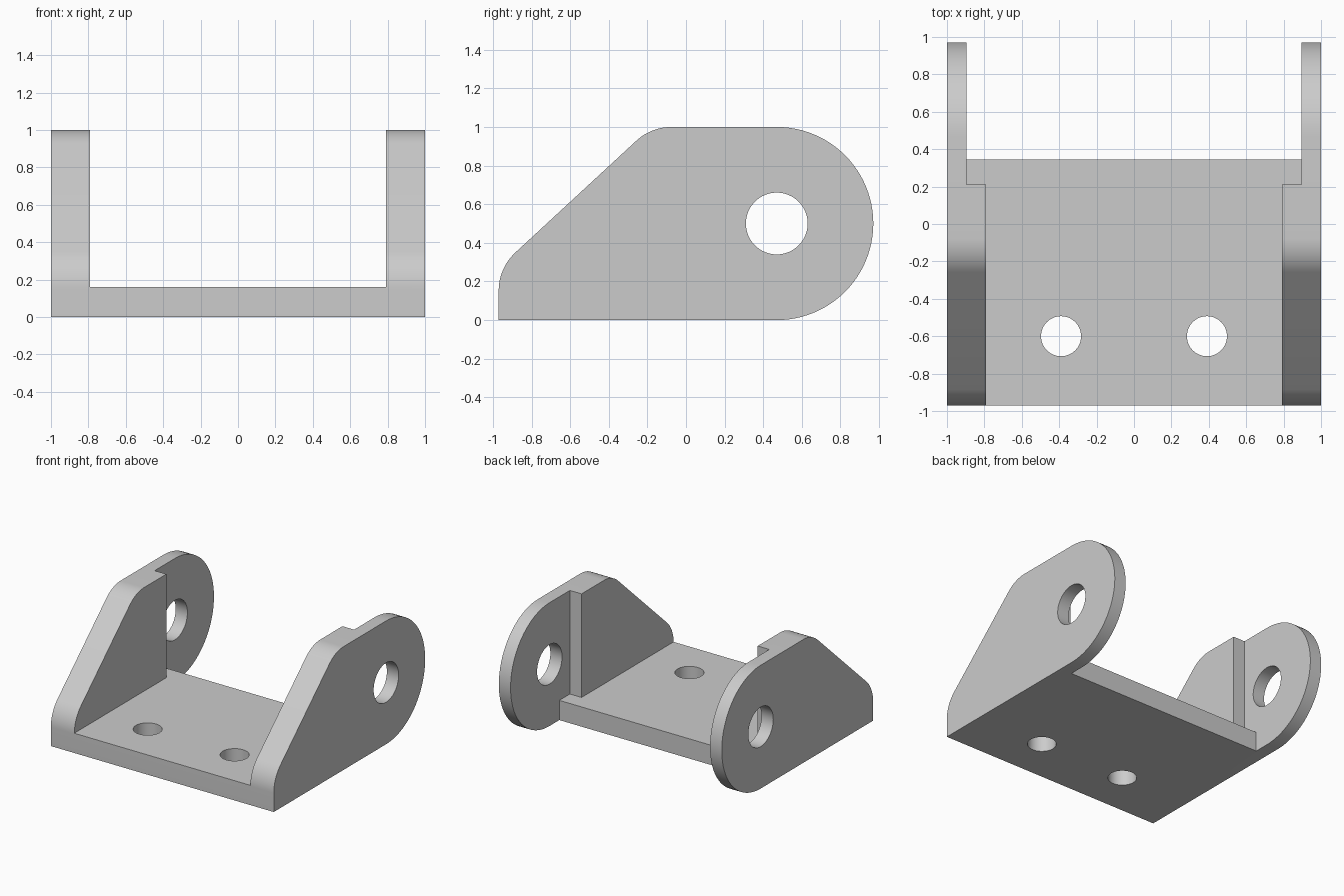
import bpy, bmesh, math
from mathutils import Vector

cube = bpy.data.objects.get("Cube")
if cube:
    bpy.data.objects.remove(cube, do_unlink=True)

grey = bpy.data.materials.new("light grey")
grey.use_nodes = True
colour = (0.6, 0.6, 0.6, 1)
grey.diffuse_color = colour
grey.node_tree.nodes["Principled BSDF"].inputs["Base Color"].default_value = colour

BACK, HEIGHT, FLOOR = 0.97, 1.0, 0.16
RADIUS = HEIGHT / 2
PIVOT = Vector((BACK - RADIUS, RADIUS))


def prism(name, outline, axis, low, high):
    """Extrude a 2D outline: (y, z) along x, or (x, y) along z."""
    def place(p, t):
        return (t, p[0], p[1]) if axis == "x" else (p[0], p[1], t)
    bm = bmesh.new()
    face = bm.faces.new([bm.verts.new(place(p, low)) for p in outline])
    result = bmesh.ops.extrude_face_region(bm, geom=[face])
    moved = [v for v in result["geom"] if isinstance(v, bmesh.types.BMVert)]
    shift = Vector(place((0, 0), high - low))
    bmesh.ops.translate(bm, verts=moved, vec=shift)
    bmesh.ops.recalc_face_normals(bm, faces=bm.faces)
    mesh = bpy.data.meshes.new(name)
    bm.to_mesh(mesh)
    bm.free()
    mesh.materials.append(grey)
    obj = bpy.data.objects.new(name, mesh)
    bpy.context.collection.objects.link(obj)
    return obj


def arc(centre, radius, start, end, steps):
    angles = [math.radians(start + (end - start) * i / steps) for i in range(steps + 1)]
    return [(centre[0] + radius * math.cos(a), centre[1] + radius * math.sin(a)) for a in angles]


def circle(centre, radius):
    return arc(centre, radius, 0, 360, 64)[:-1]


def fillet(before, corner, after, radius, steps=12):
    """Points of a tangent arc that rounds one convex corner."""
    before, corner, after = map(Vector, (before, corner, after))
    u, v = (before - corner).normalized(), (after - corner).normalized()
    half = u.angle(v) / 2
    centre = corner + (u + v).normalized() * radius / math.sin(half)
    p = corner + u * radius / math.tan(half) - centre
    q = corner + v * radius / math.tan(half) - centre
    turn = p.angle(q)
    return [centre + (p * math.sin(turn * (1 - i / steps)) + q * math.sin(turn * i / steps))
            / math.sin(turn) for i in range(steps + 1)]


# Side outline: round back, sloping front with softened corners
front_low, slope_low, slope_top = (-BACK, 0), (-BACK, 0.27), (-0.18, HEIGHT)
side = [front_low] + arc(PIVOT, RADIUS, -90, 90, 48)
side += fillet(PIVOT + Vector((0, RADIUS)), slope_top, slope_low, 0.27)
side += fillet(slope_top, slope_low, front_low, 0.27)
bracket = prism("bracket", side, "x", -1, 1)

# Stepped space between the cheeks, above the floor
THICK, THIN, STEP, EDGE = 0.79, 0.895, 0.21, 0.345
space = [(-THICK, -2), (THICK, -2), (THICK, STEP), (THIN, STEP),
         (THIN, 2), (-THIN, 2), (-THIN, STEP), (-THICK, STEP)]
gap = [(-THIN, EDGE), (THIN, EDGE), (THIN, 2), (-THIN, 2)]
cutters = [
    prism("space_cutter", space, "z", FLOOR, 2),
    prism("back_gap_cutter", gap, "z", -1, 2),
    prism("pivot_hole_cutter", circle(PIVOT, 0.16), "x", -2, 2),
]
# Two mounting holes through the floor
for side_sign in (-1, 1):
    cutters.append(prism("mounting_hole_cutter", circle((0.39 * side_sign, -0.6), 0.107), "z", -1, 0.5))

bpy.context.view_layer.objects.active = bracket
for cutter in cutters:
    cutter.hide_render = True
    cut = bracket.modifiers.new("cut", "BOOLEAN")
    cut.operation, cut.solver, cut.object = "DIFFERENCE", "EXACT", cutter
    bpy.ops.object.modifier_apply(modifier=cut.name)
    bpy.data.objects.remove(cutter, do_unlink=True)

# Smooth the curved walls, keep the edges sharp
bpy.ops.object.select_all(action="DESELECT")
bracket.select_set(True)
bpy.ops.object.shade_smooth_by_angle(angle=math.radians(25))
